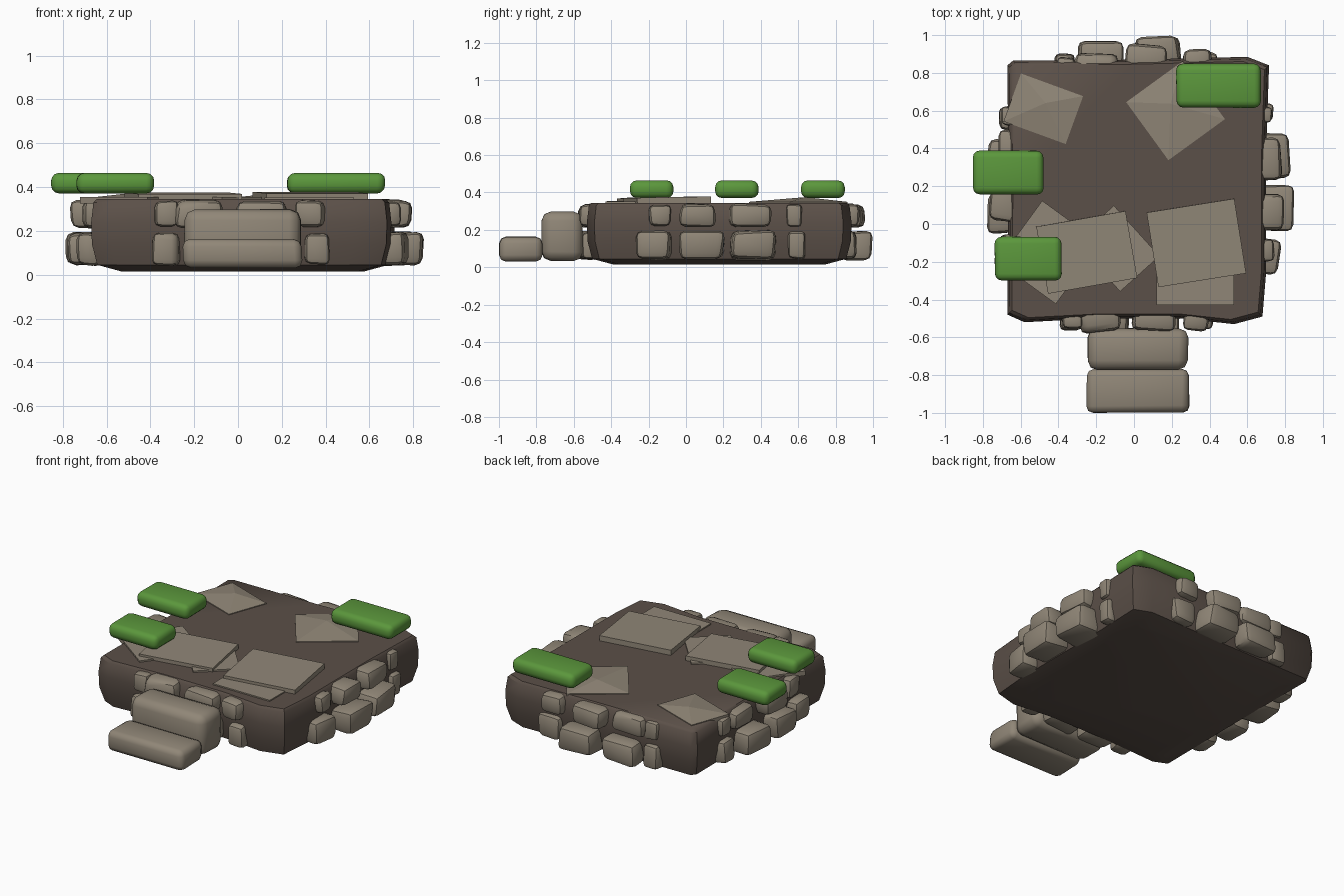
import bpy
import bmesh
import math
import random
from mathutils import Matrix, Vector

random.seed(4)
if "Cube" in bpy.data.objects:
    bpy.data.objects.remove(bpy.data.objects["Cube"])


def material(name, rgb):
    m = bpy.data.materials.new(name)
    m.use_nodes = True
    m.diffuse_color = (*rgb, 1)
    bsdf = m.node_tree.nodes["Principled BSDF"]
    bsdf.inputs["Base Color"].default_value = (*rgb, 1)
    bsdf.inputs["Roughness"].default_value = 0.9
    return m


EARTH = material("earth brown", (0.105, 0.08, 0.065))
STONE = material("warm grey stone", (0.28, 0.24, 0.185))
MOSS = material("moss green", (0.105, 0.31, 0.045))


def finish(bm, name, mat, angle=35):
    bmesh.ops.recalc_face_normals(bm, faces=bm.faces)
    mesh = bpy.data.meshes.new(name)
    bm.to_mesh(mesh)
    bm.free()
    mesh.materials.append(mat)
    ob = bpy.data.objects.new(name, mesh)
    bpy.context.collection.objects.link(ob)
    bpy.ops.object.select_all(action="DESELECT")
    bpy.context.view_layer.objects.active = ob
    ob.select_set(True)
    bpy.ops.object.shade_smooth_by_angle(angle=math.radians(angle))
    return ob


def block(name, lo, hi, mat, bevel, segments=2, jitter=0.0, turn=0, angle=35):
    """Box between two corners with uneven corners and worn edges."""
    lo, hi = Vector(lo), Vector(hi)
    size, mid = hi - lo, (lo + hi) / 2
    bm = bmesh.new()
    bmesh.ops.create_cube(bm, size=1)
    for v in bm.verts:
        v.co = Vector([c * s * (1 - random.uniform(0, jitter)) for c, s in zip(v.co, size)])
    bmesh.ops.bevel(bm, geom=bm.edges[:], offset=bevel, segments=segments,
                    profile=0.5, affect="EDGES", clamp_overlap=True)
    bm.transform(Matrix.Translation(mid) @ Matrix.Rotation(math.radians(turn), 4, "Z"))
    return finish(bm, name, mat, angle)


# Earth platform: chamfered outline lofted through several heights
outline = [(-0.67, -0.48), (-0.58, -0.52), (-0.2, -0.5), (0.25, -0.5), (0.53, -0.53), (0.68, -0.49),
           (0.70, -0.25), (0.70, 0.4), (0.715, 0.84), (0.6, 0.885), (0, 0.87), (-0.64, 0.865),
           (-0.67, 0.84), (-0.665, 0.2)]
bm = bmesh.new()
rings = []
for z, scale in [(0.015, 0.8), (0.045, 0.96), (0.14, 0.995), (0.24, 1), (0.33, 0.985), (0.345, 0.965)]:
    rings.append([bm.verts.new((0.02 + (x - 0.02) * scale, 0.18 + (y - 0.18) * scale, z)) for x, y in outline])
for low, high in zip(rings, rings[1:]):
    for i in range(len(outline)):
        j = (i + 1) % len(outline)
        bm.faces.new((low[i], low[j], high[j], high[i]))
bm.faces.new(rings[0])
bm.faces.new(rings[-1])
finish(bm, "earth_platform", EARTH, 40)

# Entrance steps
block("lower_step", (-0.255, -1, 0.03), (0.30, -0.765, 0.165), STONE, 0.035, 2, 0.05, angle=60)
block("upper_step", (-0.255, -0.775, 0.03), (0.295, -0.55, 0.30), STONE, 0.05, 2, 0.05, angle=60)

# Edging stones: (position along side, length, inner depth, outer depth, bottom, top)
lower, upper = (0.035, 0.20), (0.21, 0.345)
sides = {
    "right": [(-0.17, 0.2, 0.62, 0.78, *lower), (0.08, 0.27, 0.64, 0.85, *lower),
              (0.36, 0.26, 0.62, 0.83, *lower), (0.59, 0.1, 0.66, 0.74, *lower),
              (-0.14, 0.13, 0.64, 0.745, *upper), (0.06, 0.22, 0.62, 0.80, *upper),
              (0.35, 0.25, 0.6, 0.79, *upper), (0.58, 0.09, 0.64, 0.73, *upper)],
    "left": [(-0.17, 0.18, 0.62, 0.745, *lower), (0.05, 0.23, 0.62, 0.78, *lower),
             (0.33, 0.26, 0.6, 0.795, *lower), (0.56, 0.14, 0.62, 0.72, *lower),
             (-0.12, 0.15, 0.6, 0.71, *upper), (0.12, 0.24, 0.58, 0.77, *upper),
             (0.4, 0.23, 0.55, 0.73, *upper), (0.57, 0.11, 0.6, 0.71, *upper)],
    "back": [(-0.17, 0.26, 0.82, 0.98, *lower), (0.12, 0.27, 0.82, 1.0, *lower),
             (0.36, 0.18, 0.8, 0.92, *lower), (-0.37, 0.12, 0.82, 0.905, *lower),
             (-0.2, 0.25, 0.76, 0.91, *upper), (0.07, 0.24, 0.79, 0.96, *upper),
             (0.34, 0.17, 0.8, 0.93, *upper), (-0.36, 0.1, 0.79, 0.89, *upper)],
    "front": [(-0.33, 0.14, 0.46, 0.57, *lower), (-0.14, 0.24, 0.46, 0.6, *lower),
              (0.12, 0.26, 0.46, 0.6, *lower), (0.36, 0.12, 0.46, 0.56, *lower),
              (-0.18, 0.24, 0.42, 0.58, *upper), (0.11, 0.27, 0.43, 0.575, *upper),
              (0.33, 0.15, 0.44, 0.57, *upper), (-0.33, 0.12, 0.46, 0.56, *upper)],
}
for side, stones in sides.items():
    sign = -1 if side in ("left", "front") else 1
    for n, (along, length, inner, outer, bottom, top) in enumerate(stones):
        depth = sorted((sign * inner, sign * outer))
        span = (along - length / 2, along + length / 2)
        xs, ys = (depth, span) if side in ("left", "right") else (span, depth)
        block(f"{side}_edge_stone_{n + 1}", (xs[0], ys[0], bottom), (xs[1], ys[1], top), STONE,
              min(0.035, length * 0.2), 2, 0.22, random.uniform(-6, 6), 40)


def slab(name, centre, size, turn, bottom, top, peak=0.0, tilt=0):
    """Thin paving slab, optionally with a low raised point."""
    bm = bmesh.new()
    bmesh.ops.create_cube(bm, size=1)
    bm.transform(Matrix.Diagonal((size[0], size[1], top - bottom, 1)))
    if peak:
        bm.faces.ensure_lookup_table()
        upper_face = max(bm.faces, key=lambda f: f.calc_center_median().z)
        poked = bmesh.ops.poke(bm, faces=[upper_face])
        poked["verts"][0].co += Vector((0, size[1] * 0.12, peak))
    bm.transform(Matrix.Translation((*centre, (bottom + top) / 2))
                 @ Matrix.Rotation(math.radians(turn), 4, "Z")
                 @ Matrix.Rotation(math.radians(tilt), 4, "X"))
    finish(bm, name, STONE, 5)


# Paving slabs
slab("back_left_slab", (0.22, 0.6), (0.37, 0.38), 36, 0.325, 0.35, 0.025)
slab("back_right_slab", (-0.48, 0.61), (0.35, 0.27), -20, 0.325, 0.35, 0.025)
slab("front_right_slab", (-0.25, -0.15), (0.48, 0.36), 10, 0.34, 0.372, tilt=1)
slab("front_left_slab", (0.33, -0.1), (0.47, 0.4), 9, 0.34, 0.375, tilt=1)
slab("front_right_under_slab", (-0.45, -0.15), (0.38, 0.4), -36, 0.325, 0.355)
slab("middle_under_slab", (-0.09, -0.13), (0.28, 0.36), 42, 0.325, 0.355)
slab("front_left_under_slab", (0.325, -0.3), (0.41, 0.26), 0, 0.325, 0.353)

# Moss cushions
for name, lo, hi in [("back_moss", (0.22, 0.615), (0.675, 0.85)),
                     ("side_moss", (-0.855, 0.155), (-0.475, 0.39)),
                     ("front_moss", (-0.74, -0.3), (-0.38, -0.065))]:
    block(name, (*lo, 0.37), (*hi, 0.465), MOSS, 0.036, 3, 0.03, angle=60)
